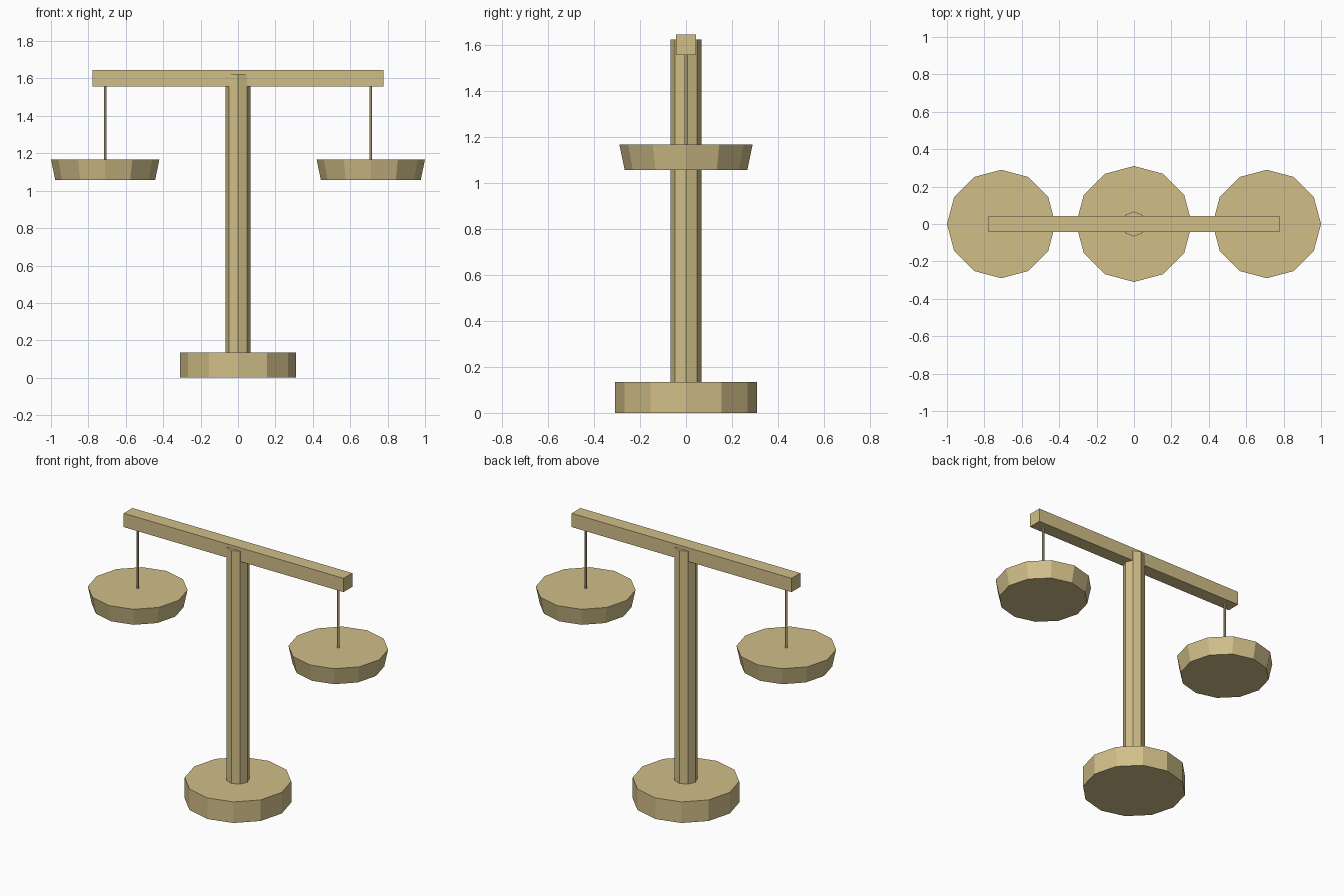
import bpy

if "Cube" in bpy.data.objects:
    bpy.data.objects.remove(bpy.data.objects["Cube"])

brass = bpy.data.materials.new("brass")
brass.diffuse_color = (0.64, 0.52, 0.25, 1)
brass.use_nodes = True
brass.node_tree.nodes["Principled BSDF"].inputs["Base Color"].default_value = brass.diffuse_color


def finish(name):
    ob = bpy.context.object
    ob.name = name
    ob.data.materials.append(brass)
    return ob


def tapered(name, sides, r_bottom, r_top, z0, z1, x=0):
    """Flat-sided cylinder or cone section between two heights."""
    bpy.ops.mesh.primitive_cone_add(vertices=sides, radius1=r_bottom, radius2=r_top,
                                    depth=z1 - z0, location=(x, 0, (z0 + z1) / 2))
    return finish(name)


# Base and post
tapered("base", 12, 0.31, 0.31, 0, 0.135)
tapered("post", 8, 0.067, 0.067, 0.13, 1.625)

# Cross beam
bpy.ops.mesh.primitive_cube_add(size=1, location=(0, 0, 1.602))
beam = finish("beam")
beam.scale = (1.556, 0.088, 0.088)

# Hanging rods and pans
for side, x in (("left", -0.71), ("right", 0.71)):
    tapered(side + "_rod", 6, 0.007, 0.007, 1.165, 1.565, x)
    tapered(side + "_pan", 12, 0.267, 0.29, 1.058, 1.168, x)
